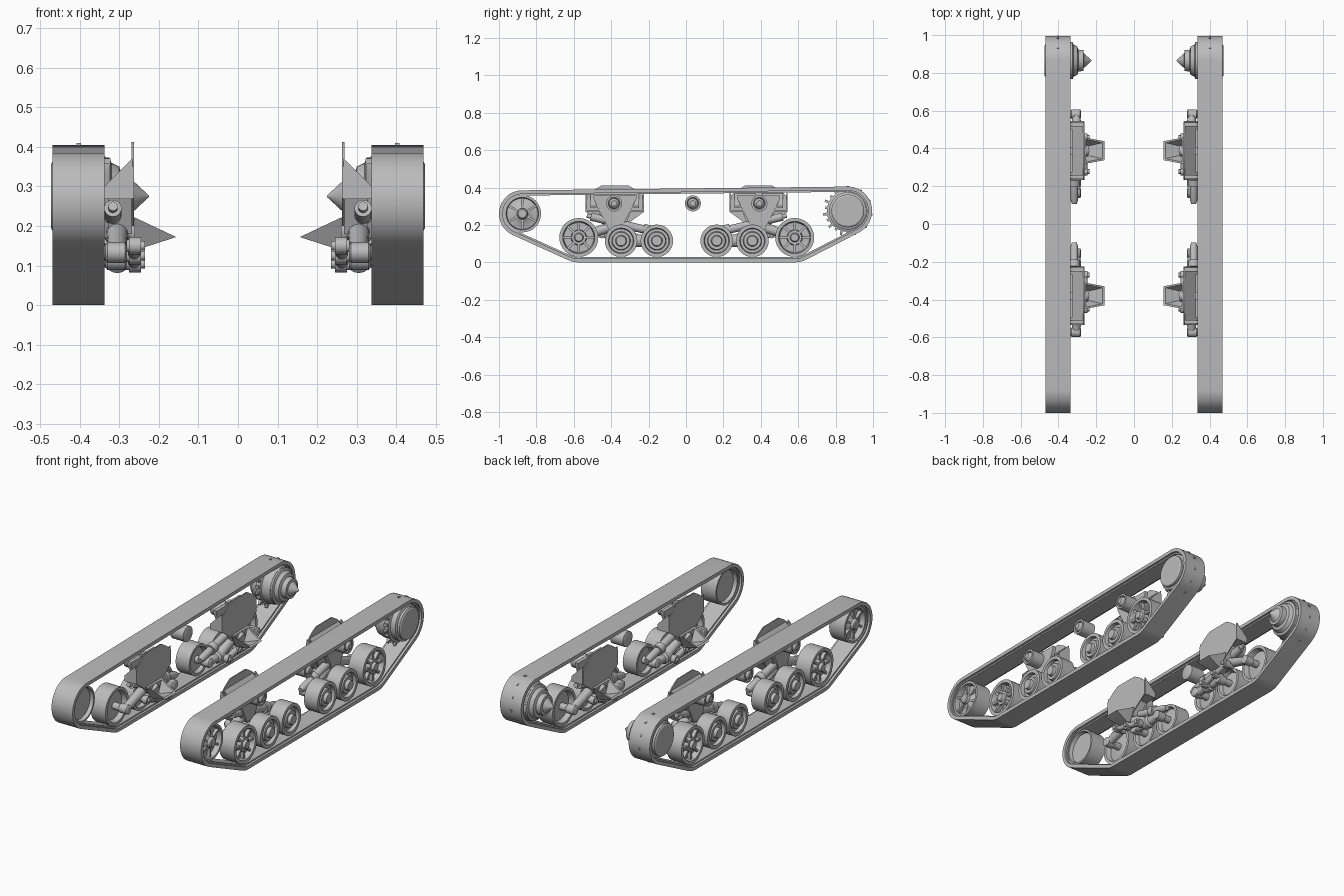
import bpy, bmesh, math
from mathutils import Vector, Matrix

if "Cube" in bpy.data.objects:
    bpy.data.objects.remove(bpy.data.objects["Cube"])

grey = bpy.data.materials.new("plain_grey")
grey.use_nodes = True
COLOUR = (0.5, 0.5, 0.5, 1)
grey.diffuse_color = COLOUR
grey.node_tree.nodes["Principled BSDF"].inputs["Base Color"].default_value = COLOUR

MID_Y = 0.004      # plane that mirrors the front bogie to the rear
parts = []


def finish(bm, name, both=False):
    """Turn a mesh built on the left side into an object, mirrored to the right (and the rear)."""
    bmesh.ops.recalc_face_normals(bm, faces=bm.faces)
    bmesh.ops.translate(bm, verts=bm.verts, vec=(0, -MID_Y, 0))
    me = bpy.data.meshes.new(name)
    bm.to_mesh(me)
    bm.free()
    me.materials.append(grey)
    ob = bpy.data.objects.new(name, me)
    ob.location.y = MID_Y
    bpy.context.collection.objects.link(ob)
    mirror = ob.modifiers.new("mirror", 'MIRROR')
    mirror.use_axis = (True, both, False)
    mirror.use_mirror_merge = False
    parts.append(ob)


def add_rings(bm, rings, closed=False):
    """Skin a row of vertex loops, capping the ends unless the row is closed."""
    loops = [[bm.verts.new(p) for p in ring] for ring in rings]
    pairs = list(zip(loops, loops[1:] + loops[:1])) if closed else list(zip(loops, loops[1:]))
    for a, b in pairs:
        for i in range(len(a)):
            j = (i + 1) % len(a)
            bm.faces.new((a[i], a[j], b[j], b[i]))
    if not closed:
        bm.faces.new(loops[0])
        bm.faces.new(loops[-1])


def add_lathe(bm, y, z, profile, seg=32):
    add_rings(bm, [[(x, y + r * math.cos(k * math.tau / seg), z + r * math.sin(k * math.tau / seg))
                    for k in range(seg)] for x, r in profile])


def lathe(name, y, z, profile, both=False, seg=32):
    bm = bmesh.new()
    add_lathe(bm, y, z, profile, seg)
    finish(bm, name, both)


def plate(name, outline, x0, x1, both=True):
    bm = bmesh.new()
    add_rings(bm, [[(x, y, z) for y, z in outline] for x in (x0, x1)])
    finish(bm, name, both)


def tube(name, path, radii, seg=16):
    """Straight stepped tube: path holds start and end, radii holds (fraction, radius)."""
    a, b = Vector(path[0]), Vector(path[1])
    turn = (b - a).to_track_quat('Z', 'Y')
    bm = bmesh.new()
    add_rings(bm, [[a.lerp(b, t) + turn @ Vector((r * math.cos(k * math.tau / seg),
                                                  r * math.sin(k * math.tau / seg), 0))
                    for k in range(seg)] for t, r in radii])
    finish(bm, name, True)


def add_spokes(bm, y, z, count, r0, r1, x, size):
    for k in range(count):
        m = (Matrix.Translation((x, y, z)) @ Matrix.Rotation(k * math.tau / count, 4, 'X')
             @ Matrix.Translation((0, 0, (r0 + r1) / 2))
             @ Matrix.Diagonal((size[0], size[1], r1 - r0, 1)))
        bmesh.ops.create_cube(bm, size=1, matrix=m)


# Track belt wrapped around the end wheels and outer road wheels
IDLER = (-0.875, 0.26)
SPROCKET = (0.865, 0.275)
supports = [(*IDLER, 0.125), (-0.575, 0.133, 0.133), (0.583, 0.133, 0.133), (*SPROCKET, 0.13)]
normals = []
for i, (y1, z1, r1) in enumerate(supports):
    y2, z2, r2 = supports[(i + 1) % 4]
    d = math.hypot(y2 - y1, z2 - z1)
    normals.append(math.atan2(z2 - z1, y2 - y1) - math.acos((r1 - r2) / d))


def belt(name, x0, x1, out, inn):
    rings = []
    for i, (y, z, r) in enumerate(supports):
        start, sweep = normals[i - 1], (normals[i] - normals[i - 1]) % math.tau
        steps = max(4, int(sweep * 8))
        for k in range(steps + 1):
            a = start + sweep * k / steps
            rings.append([(x, y + (r - o) * math.cos(a), z + (r - o) * math.sin(a))
                          for x, o in ((x0, out), (x1, out), (x1, inn), (x0, inn))])
    bm = bmesh.new()
    add_rings(bm, rings, closed=True)
    finish(bm, name)


belt("track_belt", 0.337, 0.469, 0, 0.02)
belt("track_inner_pad", 0.35, 0.456, 0.019, 0.028)

# Front idler wheel with ribs and a domed hub
bm = bmesh.new()
add_lathe(bm, *IDLER, [(0.375, 0.085), (0.355, 0.09), (0.355, 0.1), (0.45, 0.1), (0.45, 0.087),
                       (0.42, 0.083), (0.425, 0.05), (0.44, 0.03), (0.455, 0.028), (0.46, 0.022)])
add_spokes(bm, *IDLER, 6, 0.03, 0.085, 0.425, (0.03, 0.012))
finish(bm, "idler_wheel")

# Rear drive sprocket, stepped gear housing and teeth that show through the belt
bm = bmesh.new()
add_lathe(bm, *SPROCKET, [(0.335, 0.1), (0.355, 0.105), (0.385, 0.105), (0.39, 0.112), (0.415, 0.112),
                          (0.42, 0.1), (0.45, 0.1), (0.455, 0.088), (0.468, 0.088), (0.473, 0.08)], 40)
add_spokes(bm, *SPROCKET, 11, 0.1, 0.134, 0.402, (0.012, 0.012))
add_spokes(bm, *SPROCKET, 22, 0.1, 0.122, 0.402, (0.02, 0.014))
finish(bm, "drive_sprocket")
lathe("final_drive_housing", *SPROCKET,
      [(0.345, 0.098), (0.325, 0.098), (0.32, 0.085), (0.3, 0.075), (0.295, 0.058),
       (0.268, 0.055), (0.266, 0.04), (0.225, 0.002)])

# Road wheels: one large ribbed wheel and two small stepped wheels per bogie
BIG = (-0.573, 0.133)
SMALL = [(-0.347, 0.115), (-0.156, 0.115)]
bm = bmesh.new()
add_lathe(bm, *BIG, [(0.375, 0.03), (0.385, 0.08), (0.357, 0.088), (0.357, 0.104), (0.45, 0.104),
                     (0.45, 0.086), (0.42, 0.08), (0.42, 0.042), (0.445, 0.038), (0.445, 0.025),
                     (0.46, 0.02)])
add_spokes(bm, *BIG, 8, 0.035, 0.085, 0.425, (0.03, 0.013))
finish(bm, "large_road_wheel", True)
for pos in SMALL:
    lathe("small_road_wheel", *pos,
          [(0.375, 0.04), (0.38, 0.065), (0.36, 0.072), (0.36, 0.087), (0.445, 0.087), (0.445, 0.068),
           (0.425, 0.064), (0.425, 0.05), (0.44, 0.046), (0.44, 0.03), (0.458, 0.026), (0.458, 0.016)],
          True)
for pos in SMALL + [BIG]:
    lathe("wheel_axle", *pos, [(0.28, 0.018), (0.285, 0.026), (0.33, 0.026), (0.335, 0.02), (0.39, 0.02)],
          True, 16)

# Return rollers
roller = [(0.335, 0.03), (0.34, 0.043), (0.385, 0.043), (0.42, 0.043), (0.42, 0.032),
          (0.41, 0.028), (0.425, 0.022), (0.43, 0.015)]
lathe("return_roller", -0.384, 0.315, roller, True, 24)
lathe("middle_return_roller", 0.037, 0.315, roller, False, 24)

# Bogie bracket: back plate, tapered outer plate and sloping gusset
CY = -0.38
def mirrored(points):
    """Complete a half outline (distance from bracket centre, height)."""
    return [(CY - d, z) for d, z in points] + [(CY + d, z) for d, z in reversed(points)]


plate("bracket_back_plate", mirrored([(0.06, 0.2), (0.155, 0.27), (0.155, 0.35), (0.115, 0.385),
                                      (0.07, 0.412)]), 0.263, 0.269)
plate("bracket_outer_plate", mirrored([(0.03, 0.17), (0.115, 0.34), (0.115, 0.358)]), 0.325, 0.345)
plate("bracket_flange", mirrored([(0.155, 0.268), (0.155, 0.28)]), 0.268, 0.337)
plate("bracket_core", mirrored([(0.05, 0.18), (0.09, 0.28)]), 0.268, 0.328)
for d in (-0.152, -0.05, 0.05, 0.152):
    bm = bmesh.new()
    add_rings(bm, [[(x, CY + d + s, z) for x, z in ((0.267, 0.27), (0.267, 0.37), (0.337, 0.3), (0.337, 0.27))]
                   for s in (-0.004, 0.004)])
    finish(bm, "bracket_gusset", True)
bm = bmesh.new()
add_rings(bm, [[(x, CY + s, z) for x, z in ((0.267, 0.37), (0.337, 0.3), (0.337, 0.29), (0.267, 0.36))]
               for s in (-0.13, 0.13)])
finish(bm, "bracket_sloping_plate", True)
plate("bracket_block", mirrored([(0.02, 0.3), (0.02, 0.37)]), 0.322, 0.34)

# Inboard scoop: open-topped shell narrowing downwards
def scoop_ring(top, half, xo, xi, zo, zi):
    return [(xi, CY - half, zi), (xi, CY + half, zi), (xo, CY + top, zo), (xo, CY - top, zo)]


bm = bmesh.new()
add_rings(bm, [scoop_ring(0.03, 0.035, 0.24, 0.262, 0.145, 0.142),
               scoop_ring(0.05, 0.07, 0.156, 0.262, 0.172, 0.222),
               scoop_ring(0.042, 0.06, 0.168, 0.254, 0.176, 0.217),
               scoop_ring(0.026, 0.032, 0.235, 0.254, 0.155, 0.152)])
finish(bm, "inboard_scoop", True)
tube("scoop_mount", ((0.25, CY, 0.18), (0.29, CY, 0.2)), [(0, 0.03), (1, 0.03)])

# Suspension arms, damper and bogie beam
tube("damper", ((0.316, -0.53, 0.25), (0.316, -0.1, 0.145)),
     [(0, 0.012), (0.05, 0.012), (0.05, 0.022), (0.7, 0.022), (0.7, 0.03), (0.78, 0.03),
      (0.78, 0.02), (0.95, 0.02), (1, 0.014)])
tube("large_wheel_arm", ((0.305, -0.4, 0.19), (0.305, *BIG)), [(0, 0.028), (1, 0.022)])
tube("swing_arm", ((0.3, -0.4, 0.19), (0.3, -0.25, 0.12)), [(0, 0.03), (1, 0.024)])
tube("bogie_beam", ((0.305, *SMALL[0]), (0.305, *SMALL[1])),
     [(0, 0.022), (0.35, 0.024), (0.4, 0.034), (0.6, 0.034), (0.65, 0.024), (1, 0.022)])
tube("lower_link", ((0.262, -0.45, 0.15), (0.262, -0.27, 0.105)), [(0, 0.016), (1, 0.016)])
for pos in ((-0.45, 0.15), (-0.36, 0.125), (-0.27, 0.105)):
    lathe("link_bolt", *pos, [(0.235, 0.012), (0.245, 0.012), (0.245, 0.022), (0.275, 0.022),
                              (0.275, 0.016), (0.31, 0.016)], True, 12)

# Smooth round surfaces, keeping hard edges
for ob in parts:
    ob.select_set(True)
bpy.context.view_layer.objects.active = parts[0]
bpy.ops.object.shade_smooth_by_angle(angle=math.radians(32))
